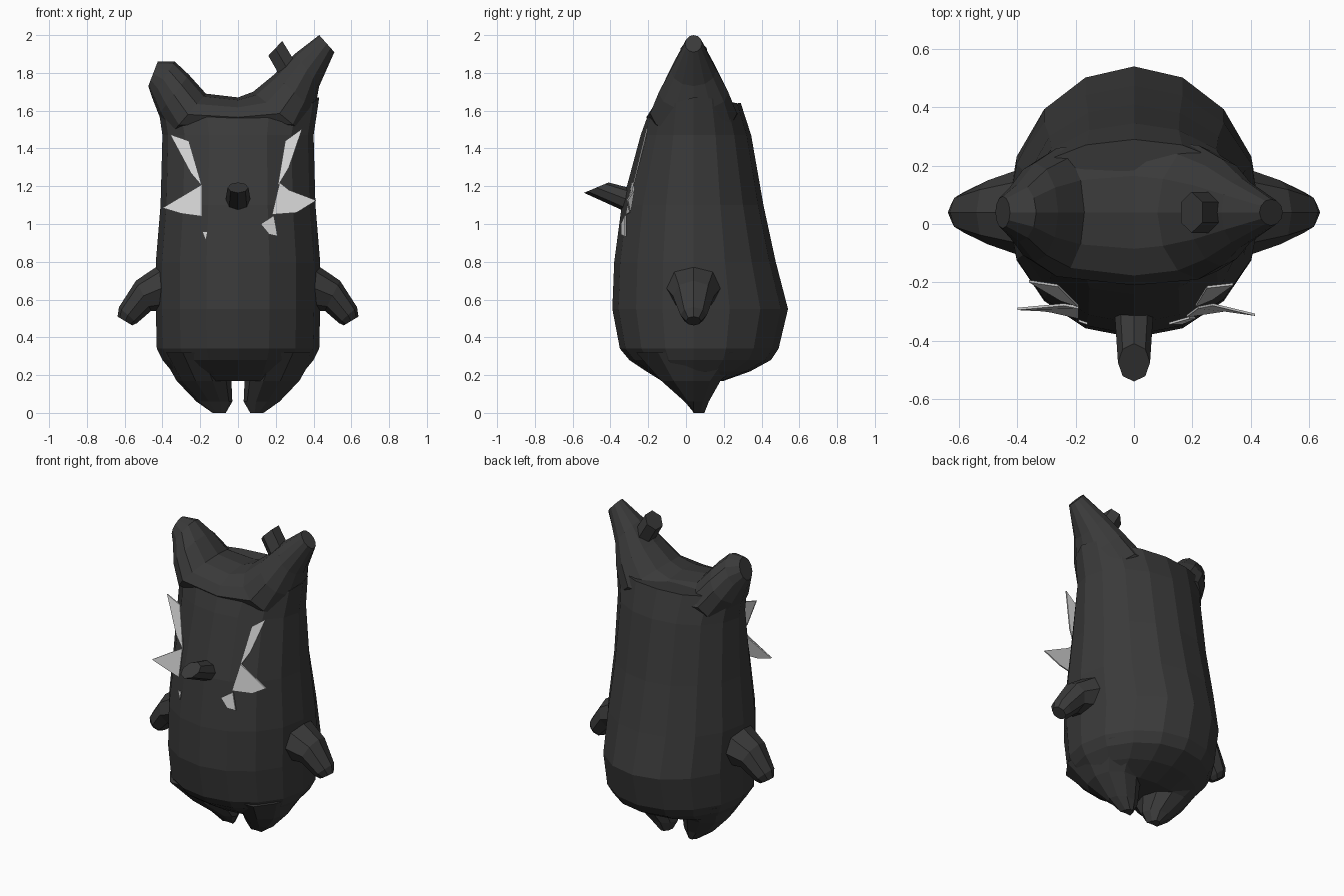
import bpy, bmesh, math
from mathutils import Vector

if "Cube" in bpy.data.objects:
    bpy.data.objects.remove(bpy.data.objects["Cube"])


def material(name, v):
    m = bpy.data.materials.new(name)
    m.diffuse_color = (v, v, v, 1)
    m.use_nodes = True
    m.node_tree.nodes["Principled BSDF"].inputs["Base Color"].default_value = m.diffuse_color
    return m


DARK = material("charcoal", 0.042)
PALE = material("pale_grey", 0.65)
CY = 0.04  # y of the widest line of the body


def loft(name, rings, mat=DARK):
    """Skin a list of equal-length vertex rings and cap both ends."""
    bm = bmesh.new()
    rows = [[bm.verts.new(p) for p in r] for r in rings]
    n = len(rows[0])
    for a, b in zip(rows, rows[1:]):
        for i in range(n):
            j = (i + 1) % n
            bm.faces.new((a[i], a[j], b[j], b[i]))
    bm.faces.new(rows[0][::-1])
    bm.faces.new(rows[-1])
    bmesh.ops.recalc_face_normals(bm, faces=bm.faces)
    me = bpy.data.meshes.new(name)
    bm.to_mesh(me)
    bm.free()
    me.materials.append(mat)
    ob = bpy.data.objects.new(name, me)
    bpy.context.collection.objects.link(ob)
    return ob


def flat_ring(cx, z, rx, front, back, n=16, lift=0.0, tilt=0.0):
    """Horizontal oval from y=front to y=back, raised at the sides by lift."""
    pts = []
    for i in range(n):
        a = 2 * math.pi * i / n
        c, s = math.cos(a), math.sin(a)
        y = CY + s * (back - CY if s > 0 else CY - front)
        pts.append((cx + rx * c, y, z + lift * c ** 4 + tilt * s))
    return pts


def span_ring(lo, hi, side, n=8):
    """Oval whose long diameter runs lo-hi and whose half width is side."""
    lo, hi, side = Vector(lo), Vector(hi), Vector(side)
    mid, up = (lo + hi) / 2, (hi - lo) / 2
    return [mid + up * math.sin(2 * math.pi * i / n) + side * math.cos(2 * math.pi * i / n)
            for i in range(n)]


def xz_loft(name, stations, n=8, sx=1):
    """Loft through ovals given as (x low, z low, x high, z high, half depth)."""
    return loft(name, [span_ring((sx * a, CY, b), (sx * c, CY, d), (0, r, 0), n)
                       for a, b, c, d, r in stations])


# body: z, half width, front, back
body = [(0.17, 0.30, -0.13, 0.20), (0.22, 0.35, -0.21, 0.34), (0.28, 0.40, -0.30, 0.45),
        (0.34, 0.43, -0.35, 0.49), (0.55, 0.435, -0.39, 0.54), (0.80, 0.435, -0.38, 0.475),
        (1.10, 0.41, -0.34, 0.41), (1.47, 0.40, -0.24, 0.345)]
rings = [flat_ring(0, *b) for b in body]
rings.append(flat_ring(0, 1.61, 0.43, -0.20, 0.29, lift=0.06, tilt=0.03))
loft("body", rings)

# saddle-shaped crown running into two uneven ears
xz_loft("crown_and_ears", [
    (-0.475, 1.73, -0.425, 1.86, 0.055), (-0.455, 1.67, -0.335, 1.86, 0.10),
    (-0.42, 1.58, -0.26, 1.79, 0.17), (-0.36, 1.47, -0.17, 1.69, 0.22),
    (0, 1.46, 0, 1.67, 0.25), (0.36, 1.47, 0.08, 1.70, 0.23),
    (0.405, 1.60, 0.19, 1.79, 0.185), (0.43, 1.73, 0.30, 1.90, 0.12),
    (0.51, 1.91, 0.43, 2.0, 0.045)], n=12)

# stub on the taller ear
xz_loft("ear_stub", [(0.31, 1.86, 0.22, 1.77, 0.07), (0.24, 1.975, 0.155, 1.885, 0.07)], n=6)

# arms and feet, mirrored
for sx, side in ((-1, "left"), (1, "right")):
    xz_loft(side + "_arm", [
        (0.37, 0.54, 0.40, 0.795, 0.15), (0.46, 0.54, 0.54, 0.70, 0.11),
        (0.535, 0.475, 0.63, 0.56, 0.07), (0.56, 0.463, 0.638, 0.51, 0.04)], sx=sx)
    foot = [(0.24, 0.32, 0.17, -0.28, 0.36), (0.18, 0.17, 0.145, -0.14, 0.19),
            (0.125, 0.06, 0.095, -0.01, 0.125), (0.10, 0.0, 0.035, 0.045, 0.10)]
    loft(side + "_foot", [flat_ring(sx * x, z, rx, f, b, 10) for x, z, rx, f, b in foot])

# nose peg with a slanted end
loft("nose", [span_ring((0, -0.22, 1.02), (0, -0.22, 1.17), (0.072, 0, 0)),
              span_ring((0, -0.54, 1.165), (0, -0.41, 1.22), (0.055, 0, 0))])


# pale shards around the eyes: thin plates
def shard(name, pts):
    loft(name, [pts, [(x, y + 0.008, z) for x, y, z in pts]], PALE)


shard("left_brow_shard", [(-0.36, -0.20, 1.475), (-0.26, -0.215, 1.44),
                          (-0.19, -0.285, 1.20), (-0.25, -0.265, 1.27)])
shard("right_brow_shard", [(0.34, -0.21, 1.505), (0.25, -0.22, 1.44),
                           (0.21, -0.285, 1.20), (0.27, -0.26, 1.30)])
shard("left_cheek_shard", [(-0.19, -0.29, 1.21), (-0.24, -0.28, 1.18), (-0.40, -0.295, 1.085),
                           (-0.30, -0.30, 1.055), (-0.19, -0.325, 1.04)])
shard("right_cheek_shard", [(0.22, -0.29, 1.22), (0.27, -0.28, 1.18), (0.415, -0.315, 1.125),
                            (0.31, -0.30, 1.06), (0.18, -0.32, 1.05)])
shard("right_lower_shard", [(0.12, -0.345, 1.0), (0.19, -0.325, 1.045), (0.21, -0.325, 0.935),
                            (0.165, -0.345, 0.945)])
shard("left_lower_shard", [(-0.19, -0.335, 0.96), (-0.16, -0.345, 0.96), (-0.17, -0.345, 0.91)])
